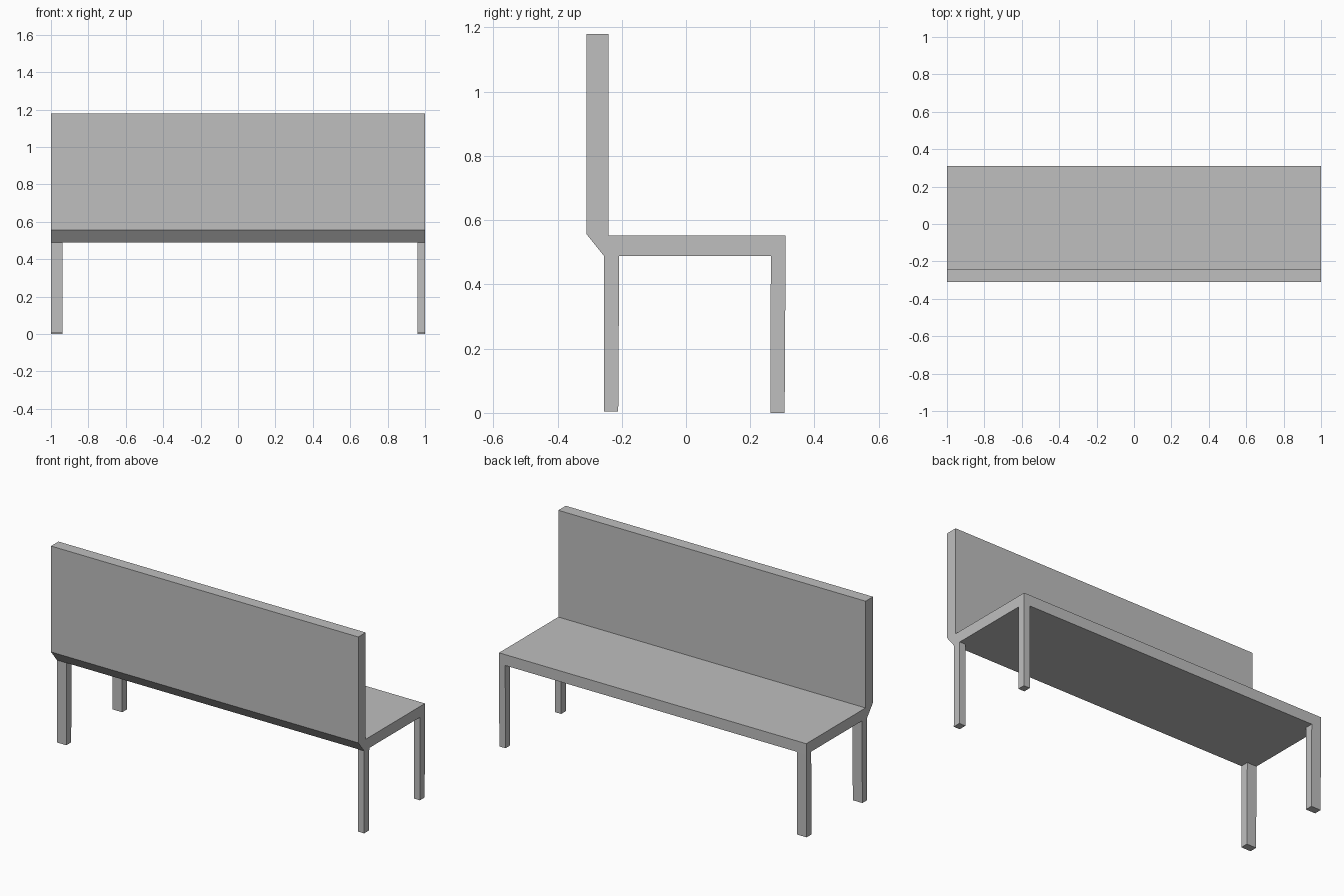
import bpy
import bmesh

cube = bpy.data.objects.get("Cube")
if cube:
    bpy.data.objects.remove(cube, do_unlink=True)

GREY = (0.52, 0.52, 0.52, 1.0)
grey = bpy.data.materials.new("plain grey")
grey.use_nodes = True
grey.diffuse_color = GREY
grey.node_tree.nodes["Principled BSDF"].inputs["Base Color"].default_value = GREY


def extrude_profile(name, profile, x0, x1):
    """Extrude a (y, z) outline along x from x0 to x1."""
    bm = bmesh.new()
    face = bm.faces.new([bm.verts.new((x0, y, z)) for y, z in profile])
    result = bmesh.ops.extrude_face_region(bm, geom=[face])
    verts = [v for v in result["geom"] if isinstance(v, bmesh.types.BMVert)]
    bmesh.ops.translate(bm, verts=verts, vec=(x1 - x0, 0, 0))
    bmesh.ops.recalc_face_normals(bm, faces=bm.faces)
    mesh = bpy.data.meshes.new(name)
    bm.to_mesh(mesh)
    bm.free()
    mesh.materials.append(grey)
    obj = bpy.data.objects.new(name, mesh)
    bpy.context.collection.objects.link(obj)
    return obj


# Seat and backrest in one bent slab, chamfered under the backrest
slab = [(-0.31, 1.18), (-0.31, 0.557), (-0.255, 0.488), (0.31, 0.488),
        (0.31, 0.552), (-0.241, 0.552), (-0.241, 1.18)]
extrude_profile("seat_and_backrest", slab, -1, 1)

# Slightly uneven square legs, flush with the ends of the seat
rear_leg = [(-0.255, 0.488), (-0.256, 0.004), (-0.211, 0.004), (-0.208, 0.488)]
front_leg = [(0.264, 0.488), (0.263, 0.0), (0.307, 0.0), (0.31, 0.488)]
for side, x0, x1 in (("right", -1, -0.938), ("left", 0.96, 1)):
    extrude_profile("rear_leg_" + side, rear_leg, x0, x1)
    extrude_profile("front_leg_" + side, front_leg, x0, x1)
